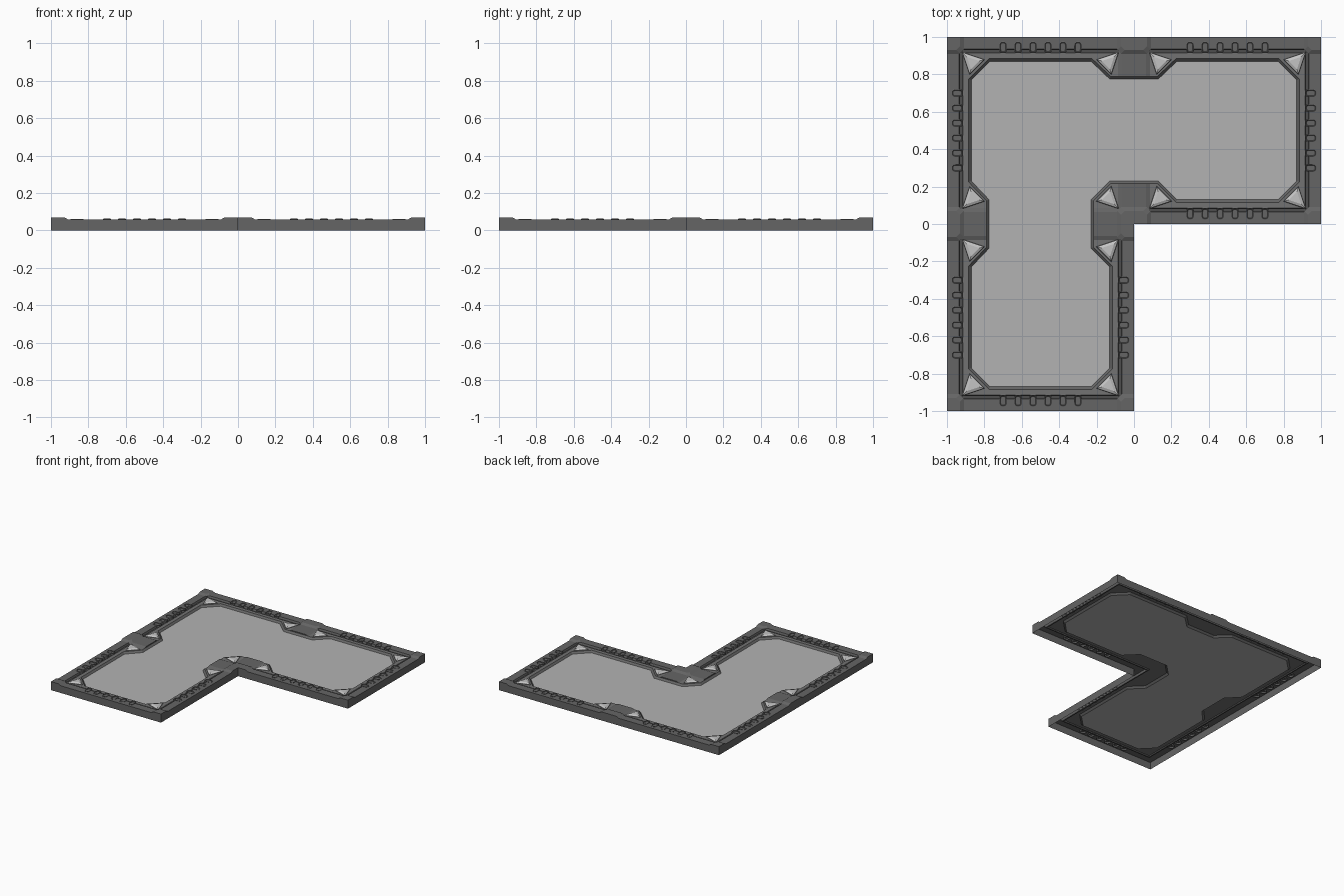
import bpy, bmesh, math
from mathutils import Vector

cube = bpy.data.objects.get("Cube")
if cube:
    bpy.data.objects.remove(cube)


def material(name, v):
    m = bpy.data.materials.new(name)
    m.use_nodes = True
    col = (v, v, v, 1)
    m.diffuse_color = col
    m.node_tree.nodes["Principled BSDF"].inputs["Base Color"].default_value = col
    return m


DARK = material("dark grey", 0.13)
MID = material("mid grey", 0.17)
PANEL = material("panel grey", 0.45)
LAMP = material("lamp grey", 0.55)


def offset(pts, d):
    """Inset a counter-clockwise polygon by d with mitred corners."""
    out = []
    for i, p in enumerate(pts):
        a = (p - pts[i - 1]).normalized()
        b = (pts[(i + 1) % len(pts)] - p).normalized()
        na, nb = Vector((-a.y, a.x)), Vector((-b.y, b.x))
        out.append(p + (na + nb) * d / (1 + na.dot(nb)))
    return out


def make(name, bm, mat):
    bmesh.ops.recalc_face_normals(bm, faces=bm.faces)
    if sum(f.normal.z * f.calc_area() for f in bm.faces) < 0:
        bmesh.ops.reverse_faces(bm, faces=bm.faces)
    me = bpy.data.meshes.new(name)
    bm.to_mesh(me)
    bm.free()
    me.materials.append(mat)
    ob = bpy.data.objects.new(name, me)
    bpy.context.collection.objects.link(ob)
    return ob


def loop(bm, pts, z):
    return [bm.verts.new((p.x, p.y, z)) for p in pts]


def skin(bm, rings, cap=False):
    """Join matching rings with quads and optionally cap the last one."""
    n = len(rings[0])
    for r, s in zip(rings, rings[1:]):
        for i in range(n):
            j = (i + 1) % n
            bm.faces.new((r[i], r[j], s[j], s[i]))
    if cap:
        bm.faces.new(rings[-1])


def stack(name, layers, mat, cap=True):
    bm = bmesh.new()
    skin(bm, [loop(bm, pts, z) for pts, z in layers], cap)
    return make(name, bm, mat)


def flat_ring(name, outer, inner, z, mat):
    """Flat face between two outlines of different point counts."""
    bm = bmesh.new()
    edges = []
    for pts in (outer, inner):
        vs = loop(bm, pts, z)
        edges += [bm.edges.new((vs[i - 1], vs[i])) for i in range(len(vs))]
    bmesh.ops.triangle_fill(bm, edges=edges, use_beauty=True)
    return make(name, bm, mat)


def mirror_diagonal(half):
    return half + [Vector((-p.y, -p.x)) for p in reversed(half)]


# Outlines, symmetric about the diagonal, counter-clockwise
outline = [Vector(p) for p in ((-1, -1), (0, -1), (0, 0), (1, 0), (1, 1), (-1, 1))]
half = [Vector(p) for p in (
    (-.13, .23), (.13, .23), (.23, .13), (.77, .13), (.87, .23), (.87, .77),
    (.77, .87), (.23, .87), (.13, .775), (-.13, .775), (-.23, .87), (-.77, .87))]
floor = mirror_diagonal(half)

# Open-bottomed shell: side wall, rim, groove, ledge and sunken floor
RIM, LEDGE, FLOOR = .059, .05, .036
stack("rim_and_wall", [(outline, 0), (outline, RIM), (offset(outline, .065), RIM),
                       (offset(outline, .07), .043), (offset(outline, .08), .043),
                       (offset(outline, .085), LEDGE)], DARK, cap=False)
lip = offset(floor, -.014)
flat_ring("ledge", offset(outline, .085), lip, LEDGE, MID)
stack("floor_bevel", [(lip, LEDGE), (floor, FLOOR)], DARK, cap=False)
stack("floor_panel", [(floor, FLOOR)], PANEL)


def rect(x0, y0, x1, y1):
    return [Vector(p) for p in ((x0, y0), (x1, y0), (x1, y1), (x0, y1))]


# Bridges filling the groove where two tiles meet
for i, (y0, y1) in enumerate(((.79, .935), (.065, .215))):
    base, top = rect(-.085, y0, .085, y1), rect(-.065, y0, .065, y1)
    for side, turn in (("back", lambda p: p), ("side", lambda p: Vector((-p.y, p.x)))):
        stack(f"bridge_{side}_{i}", [([turn(p) for p in base], LEDGE),
                                     ([turn(p) for p in top], RIM - .002)], DARK)

tiles = [Vector((-.5, .5)), Vector((.5, .5)), Vector((-.5, -.5))]
corners = [Vector((sx, sy)) for sx in (-1, 1) for sy in (-1, 1)]
for t, c in enumerate(tiles):
    for k, s in enumerate(corners):
        def place(x, y):
            return Vector((c.x + s.x * x, c.y + s.y * y))

        # Raised corner plate with a sloping inner edge
        layers = []
        for w, z in ((.09, RIM), (.07, .07)):
            layers.append(([place(.5, .5), place(.5 - w, .5), place(.5 - w, .52 - w),
                            place(.52 - w, .5 - w), place(.5, .5 - w)], z))
        bm = bmesh.new()
        low, high = [loop(bm, p, z) for p, z in layers]
        skin(bm, [low, high], True)
        make(f"corner_plate_{t}_{k}", bm, DARK)

        # Triangular corner lamp on a dark base
        tri = [place(.413, .413), place(.305, .377), place(.377, .305)]
        if s.x * s.y < 0:
            tri.reverse()
        stack(f"lamp_base_{t}_{k}", [(offset(tri, -.004), LEDGE), (tri, LEDGE + .004)], DARK)
        stack(f"lamp_{t}_{k}", [(tri, LEDGE + .004), (offset(tri, .012), .06)], LAMP)


def capsule(center, along, across, grow):
    """Rounded rectangle, narrow along the edge and long across it."""
    pts = []
    for i in range(16):
        a = math.tau * (i + .5) / 16
        u = math.copysign(abs(math.cos(a)) ** .6, math.cos(a)) * (.021 + grow)
        v = math.copysign(abs(math.sin(a)) ** .6, math.sin(a)) * (.031 + grow)
        pts.append(center + along * u + across * v)
    return pts


# Six rounded studs along each outer tile edge
for t, c in enumerate(tiles):
    for k, d in enumerate((Vector((1, 0)), Vector((0, 1)), Vector((-1, 0)), Vector((0, -1)))):
        if any((c + d - o).length < .1 for o in tiles):
            continue
        along = Vector((-d.y, d.x))
        bm = bmesh.new()
        for i in range(6):
            m = c + d * .444 + along * (i - 2.5) * .08
            skin(bm, [loop(bm, capsule(m, along, d, g), z) for g, z in
                      ((0, .045), (0, .061), (-.004, .063), (-.008, .058))], True)
        make(f"studs_{t}_{k}", bm, DARK)
